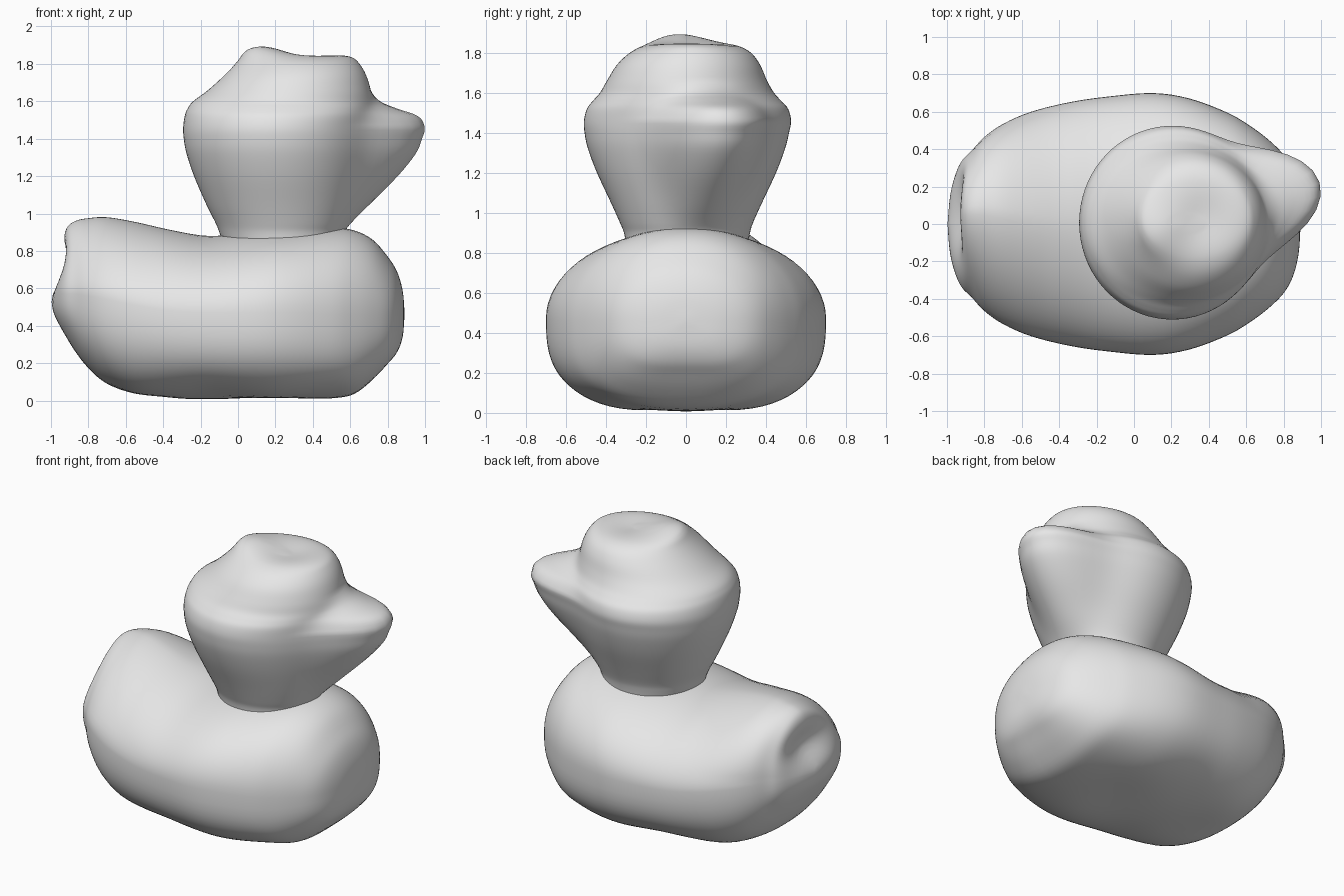
import bpy, bmesh, math

if "Cube" in bpy.data.objects:
    bpy.data.objects.remove(bpy.data.objects["Cube"])

SEG = 72
grey = bpy.data.materials.new("plain grey")
grey.diffuse_color = (0.8, 0.8, 0.8, 1)
grey.use_nodes = True
grey.node_tree.nodes["Principled BSDF"].inputs["Base Color"].default_value = grey.diffuse_color


def smooth_rows(rows, n=4):
    """Catmull-Rom interpolation of a table of section measurements."""
    out = []
    for i in range(len(rows) - 1):
        a, b = rows[max(i - 1, 0)], rows[i]
        c, d = rows[i + 1], rows[min(i + 2, len(rows) - 1)]
        for k in range(n):
            t = k / n
            out.append([0.5 * (2 * q + (r - p) * t + (2 * p - 5 * q + 4 * r - s) * t * t
                               + (3 * q - p - 3 * r + s) * t ** 3)
                        for p, q, r, s in zip(a, b, c, d)])
    return out + [list(rows[-1])]


def loft(name, rings):
    """Skin a list of closed rings and close both ends."""
    bm = bmesh.new()
    loops = [[bm.verts.new(p) for p in ring] for ring in rings]
    for a, b in zip(loops, loops[1:]):
        for i in range(SEG):
            j = (i + 1) % SEG
            bm.faces.new((a[i], a[j], b[j], b[i]))
    for end in (loops[0], loops[-1]):
        cap = bm.faces.new(end)
        bmesh.ops.poke(bm, faces=[cap])
    bmesh.ops.recalc_face_normals(bm, faces=bm.faces)
    for f in bm.faces:
        f.smooth = True
    me = bpy.data.meshes.new(name)
    bm.to_mesh(me)
    bm.free()
    me.materials.append(grey)
    ob = bpy.data.objects.new(name, me)
    bpy.context.collection.objects.link(ob)
    return ob


def power(v, e):
    return math.copysign(abs(v) ** e, v)


def bell(v, width):
    return math.exp(-(v / width) ** 2)


def ramp(v, start, end):
    return max(0, min(1, (v - start) / (end - start)))


# Body with raised tail: x, bottom z, top z, widest z, half width
body_rows = [
    (-1.00, .53, .57, .55, .02), (-.985, .47, .66, .56, .16), (-.955, .41, .82, .57, .27),
    (-.92, .35, .92, .57, .34), (-.87, .27, .96, .57, .39), (-.80, .18, .975, .56, .465),
    (-.70, .09, .98, .54, .535), (-.55, .03, .955, .51, .60), (-.35, .015, .91, .48, .65),
    (-.15, .015, .88, .47, .68), (.10, .01, .90, .47, .70), (.30, .01, .915, .47, .67),
    (.50, .02, .925, .46, .595), (.62, .04, .91, .46, .525), (.72, .11, .86, .46, .45),
    (.80, .19, .77, .46, .37), (.85, .25, .69, .46, .28), (.88, .33, .59, .46, .16),
    (.89, .44, .48, .46, .02)]


def body_ring(x, low, top, mid, half):
    ring = []
    front = ramp(x, -.5, .2)
    for i in range(SEG):
        a = 2 * math.pi * i / SEG
        c, s = math.cos(a), math.sin(a)
        # Tail has a narrow top, the shoulders and belly are fuller
        e = 2 / (1.7 + .4 * front) if s > 0 else 2 / (2.6 + .3 * front)
        y = half * power(c, e)
        z = mid + (top - mid if s > 0 else mid - low) * power(s, e)
        # Tail leans to one side and has a hollow under its tip
        y += .07 * ramp(x, -.4, -.8) * max(0, (z - .6) / .35)
        dent = .08 * bell(y - .05, .2) * bell(z - .72, .11) * ramp(x, -.75, -.9)
        # Shallow lumps under the belly
        z += .008 * math.sin(9 * x) * math.cos(8 * y) * max(0, -s)
        ring.append((x + dent, y, max(z, 0)))
    return ring


loft("body", [body_ring(*r) for r in smooth_rows(body_rows)])

# Head: z, left x, right x, near y, far y, beak length
head_rows = [
    (.84, -.08, .56, -.30, .31, 0), (.90, -.10, .57, -.31, .32, 0),
    (.95, -.12, .59, -.33, .335, .02), (1.05, -.17, .625, -.375, .38, .09),
    (1.20, -.235, .665, -.445, .45, .205), (1.32, -.275, .69, -.49, .495, .28),
    (1.40, -.29, .70, -.507, .515, .305), (1.46, -.293, .705, -.51, .525, .315),
    (1.52, -.285, .715, -.495, .51, .27), (1.56, -.27, .72, -.465, .475, .15),
    (1.60, -.24, .72, -.43, .44, .05), (1.66, -.16, .71, -.395, .405, 0),
    (1.74, -.07, .685, -.345, .37, 0), (1.80, -.005, .65, -.28, .325, 0),
    (1.835, .03, .61, -.21, .26, 0), (1.85, .07, .53, -.14, .17, 0),
    (1.855, .18, .38, -.05, .06, 0)]


def head_ring(z, x0, x1, y0, y1, beak):
    cx, cy, rx, ry = (x0 + x1) / 2, (y0 + y1) / 2, (x1 - x0) / 2, (y1 - y0) / 2
    spread = .43 - .10 * ramp(z, 1.46, 1.58)
    ring = []
    for i in range(SEG):
        a = 2 * math.pi * i / SEG
        d = math.atan2(math.sin(a - .25), math.cos(a - .25))
        # Beak bulges out of the head, turned a little to one side
        k = max(0, beak) * math.exp(-abs(d / spread) ** 2)
        x = cx + (rx + k) * math.cos(a)
        y = cy + (ry + k) * math.sin(a)
        # Crown has a hump at the back and a slight hollow in front of it
        crown = .04 * bell(x - .12, .14) * bell(y + .04, .16)
        crown -= .02 * bell(x - .38, .12) * bell(y - .03, .15)
        ring.append((x, y, z + crown * ramp(z, 1.7, 1.83)))
    return ring


loft("head_and_beak", [head_ring(*r) for r in smooth_rows(head_rows)])
